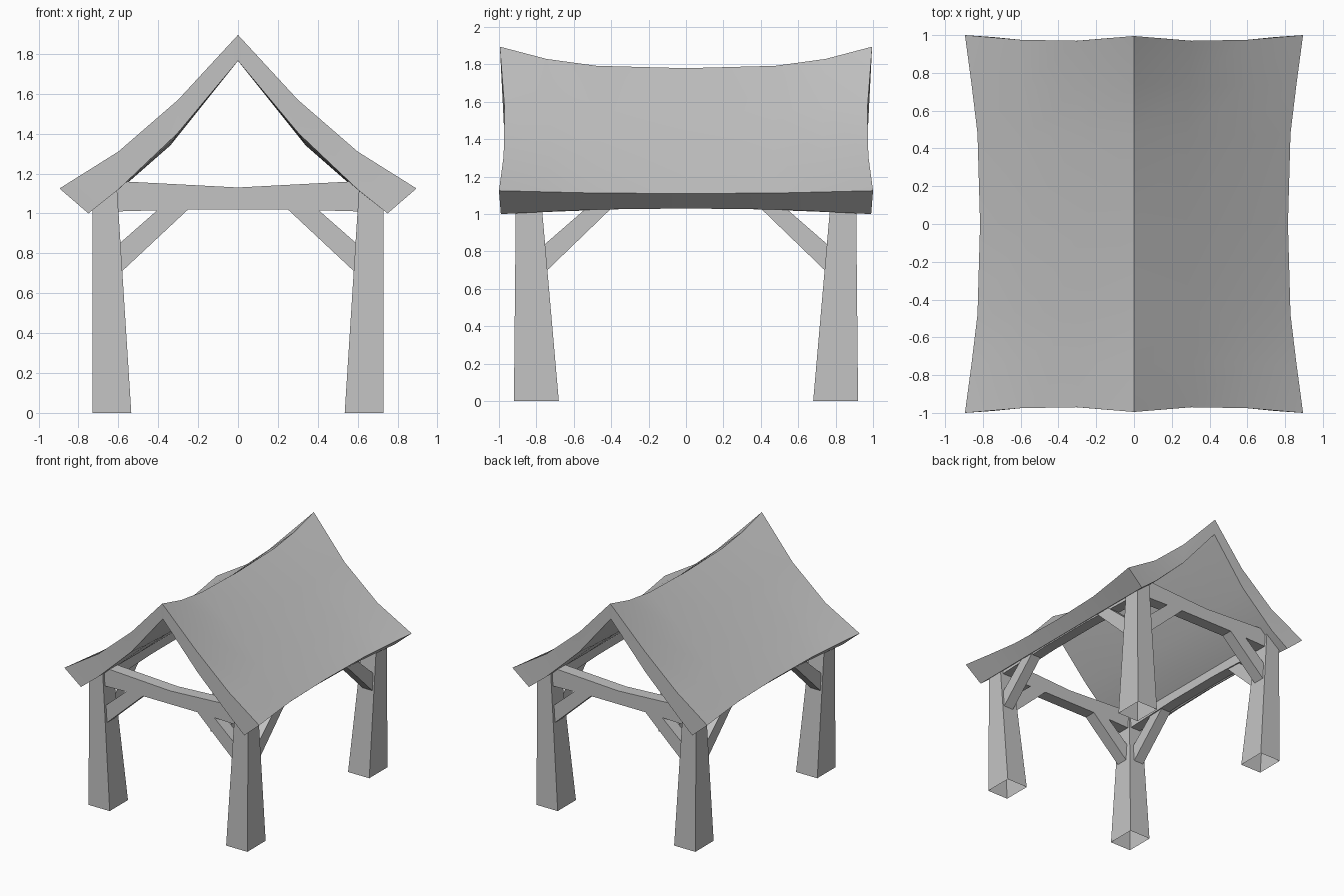
import bpy, bmesh
from mathutils import Vector

cube = bpy.data.objects.get("Cube")
if cube:
    bpy.data.objects.remove(cube, do_unlink=True)

grey = bpy.data.materials.new("plain_grey")
grey.use_nodes = True
colour = (0.55, 0.55, 0.55, 1)
grey.diffuse_color = colour
grey.node_tree.nodes["Principled BSDF"].inputs["Base Color"].default_value = colour


def finish(name, bm):
    bmesh.ops.recalc_face_normals(bm, faces=bm.faces)
    mesh = bpy.data.meshes.new(name)
    bm.to_mesh(mesh)
    bm.free()
    mesh.materials.append(grey)
    obj = bpy.data.objects.new(name, mesh)
    bpy.context.collection.objects.link(obj)
    return obj


def skin(bm, loops):
    """Join successive closed loops of points with quads."""
    rings = [[bm.verts.new(p) for p in loop] for loop in loops]
    for a, b in zip(rings, rings[1:]):
        for i in range(len(a)):
            j = (i + 1) % len(a)
            bm.faces.new((a[i], a[j], b[j], b[i]))
    return rings


def loft(name, loops, capped=True):
    bm = bmesh.new()
    rings = skin(bm, loops)
    if capped:
        bm.faces.new(rings[0])
        bm.faces.new(rings[-1])
    return finish(name, bm)


def timber(name, outline, along, centre, half):
    """Extrude an outline (distance along the axis, height) sideways."""
    def put(u, z, side):
        return (u, side, z) if along == "x" else (side, u, z)
    return loft(name, [[put(u, z, centre + s * half) for u, z in outline]
                       for s in (-1, 1)])


def beam_outline(end, low, high, sag, lift):
    half = [(0, high - sag), (end - 0.04, high), (end, high - 0.04),
            (end, low), (0.25, low + lift)]
    return half + [(-u, z) for u, z in reversed(half[1:])]


# Tapered hollow posts with braces in both directions
brace_x = [(0.605, 0.84), (0.587, 0.705), (0.25, 1.02), (0.40, 1.02)]
brace_y = [(0.765, 0.83), (0.747, 0.695), (0.40, 1.03), (0.535, 1.03)]
for sx, side in ((1, "left"), (-1, "right")):
    for sy, end in ((-1, "front"), (1, "back")):
        foot = [(0.73, 0.92, 0), (0.535, 0.92, 0), (0.535, 0.68, 0), (0.73, 0.68, 0)]
        head = [(0.73, 0.91, 1.03), (0.607, 0.909, 1.13),
                (0.607, 0.779, 1.13), (0.73, 0.77, 1.03)]
        loft(f"{end}_{side}_post",
             [[(sx * x, sy * y, z) for x, y, z in loop] for loop in (foot, head)],
             capped=False)
        timber(f"{end}_{side}_cross_brace", [(sx * u, z) for u, z in brace_x],
               "x", sy * 0.84, 0.05)
        timber(f"{end}_{side}_side_brace", [(sy * u, z) for u, z in brace_y],
               "y", sx * 0.67, 0.045)

# Cross beams and side beams
for s, end, side in ((-1, "front", "right"), (1, "back", "left")):
    timber(f"{end}_cross_beam", beam_outline(0.61, 1.01, 1.16, 0.03, 0.01),
           "x", s * 0.84, 0.05)
    timber(f"{side}_side_beam", beam_outline(0.78, 1.01, 1.14, 0.02, 0.02),
           "y", s * 0.66, 0.045)

# Sagging roof shell: half profiles at the middle and at the gable ends
top_mid = [(0, 1.78), (0.28, 1.55), (0.57, 1.305), (0.815, 1.11)]
top_end = [(0, 1.895), (0.3, 1.57), (0.6, 1.31), (0.895, 1.125)]
low_mid = [(0, 1.765), (0.34, 1.34), (0.58, 1.13), (0.72, 1.03)]
low_end = [(0, 1.765), (0.305, 1.4), (0.6, 1.12), (0.75, 1.0)]
top_reach = [0.995, 0.97, 0.975, 1.0]
low_reach = [0.987, 0.97, 0.975, 0.99]
# Each station: position along the roof, end weight at the ridge and at the eave
stations = [(-1, 1, 1), (-0.75, 0.43, 0.58), (-0.48, 0.11, 0.17), (0, 0, 0),
            (0.48, 0.11, 0.17), (0.75, 0.43, 0.58), (1, 1, 1)]


def half_profile(mid, end, reach, y, ridge, eave):
    points = []
    for i, (m, e, r) in enumerate(zip(mid, end, reach)):
        weight = ridge + (eave - ridge) * i / 3
        points.append(Vector((m[0], y * r, m[1])).lerp(Vector((e[0], y * r, e[1])), weight))
    return points


def flip(points):
    return [Vector((-p.x, p.y, p.z)) for p in points]


def roof_loop(station):
    top = half_profile(top_mid, top_end, top_reach, *station)
    low = half_profile(low_mid, low_end, low_reach, *station)
    return top + low[::-1] + flip(low[1:]) + flip(top[1:])[::-1]


bm = bmesh.new()
rings = skin(bm, [roof_loop(s) for s in stations])
for ring in (rings[0], rings[-1]):
    right_top, right_low = ring[:4], ring[4:8][::-1]
    left_low, left_top = ring[7:11], [ring[0]] + ring[11:][::-1]
    for top, low in ((right_top, right_low), (left_top, left_low)):
        for i in range(3):
            bm.faces.new((top[i], top[i + 1], low[i + 1], low[i]))
roof = finish("roof", bm)
bpy.ops.object.select_all(action="DESELECT")
roof.select_set(True)
bpy.context.view_layer.objects.active = roof
bpy.ops.object.shade_smooth_by_angle()
